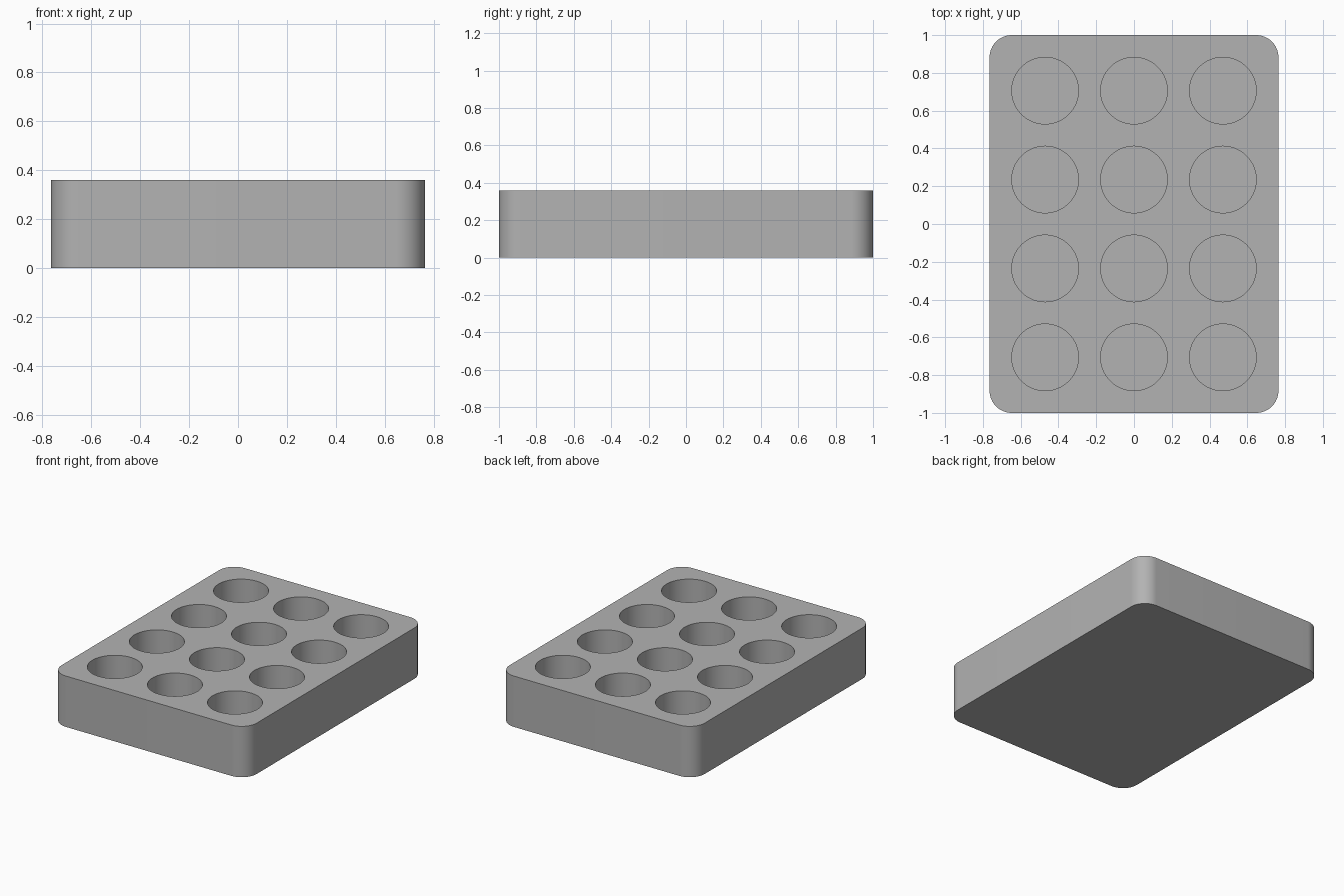
import bpy, bmesh, math

cube = bpy.data.objects.get("Cube")
if cube:
    bpy.data.objects.remove(cube, do_unlink=True)

UNIT = 2 / 17            # wall thickness; holes are three walls wide
COLS, ROWS = 3, 4
PITCH = 4 * UNIT
HEIGHT, FLOOR = 0.36, 0.1
WIDTH, LENGTH = 13 * UNIT, 17 * UNIT


def make_object(name, bm):
    mesh = bpy.data.meshes.new(name)
    bmesh.ops.recalc_face_normals(bm, faces=bm.faces)
    bm.to_mesh(mesh)
    bm.free()
    obj = bpy.data.objects.new(name, mesh)
    bpy.context.collection.objects.link(obj)
    return obj


grey = bpy.data.materials.new("plain grey")
grey.use_nodes = True
colour = (0.45, 0.45, 0.45, 1)
grey.diffuse_color = colour
grey.node_tree.nodes["Principled BSDF"].inputs["Base Color"].default_value = colour

# Block with rounded vertical corners
bm = bmesh.new()
bmesh.ops.create_cube(bm, size=1)
bmesh.ops.scale(bm, vec=(WIDTH, LENGTH, HEIGHT), verts=bm.verts)
bmesh.ops.translate(bm, vec=(0, 0, HEIGHT / 2), verts=bm.verts)
uprights = [e for e in bm.edges if abs(e.verts[0].co.z - e.verts[1].co.z) > 0.1]
bmesh.ops.bevel(bm, geom=uprights, offset=UNIT, segments=16, profile=0.5, affect='EDGES')
tray = make_object("tray_block", bm)
tray.data.materials.append(grey)

# Grid of cylinders that cut the round pockets
bm = bmesh.new()
for col in range(COLS):
    for row in range(ROWS):
        made = bmesh.ops.create_cone(bm, cap_ends=True, segments=96, depth=HEIGHT,
                                     radius1=1.5 * UNIT, radius2=1.5 * UNIT)
        x = (col - (COLS - 1) / 2) * PITCH
        y = (row - (ROWS - 1) / 2) * PITCH
        bmesh.ops.translate(bm, vec=(x, y, FLOOR + HEIGHT / 2), verts=made["verts"])
cutter = make_object("pocket_cutter", bm)
cutter.data.materials.append(grey)

# Cut the pockets, then discard the cutter
cut = tray.modifiers.new("pockets", 'BOOLEAN')
cut.operation = 'DIFFERENCE'
cut.solver = 'EXACT'
cut.object = cutter
bpy.context.view_layer.objects.active = tray
tray.select_set(True)
bpy.ops.object.modifier_apply(modifier=cut.name)
bpy.data.objects.remove(cutter, do_unlink=True)

bpy.ops.object.shade_smooth_by_angle(angle=math.radians(30))
